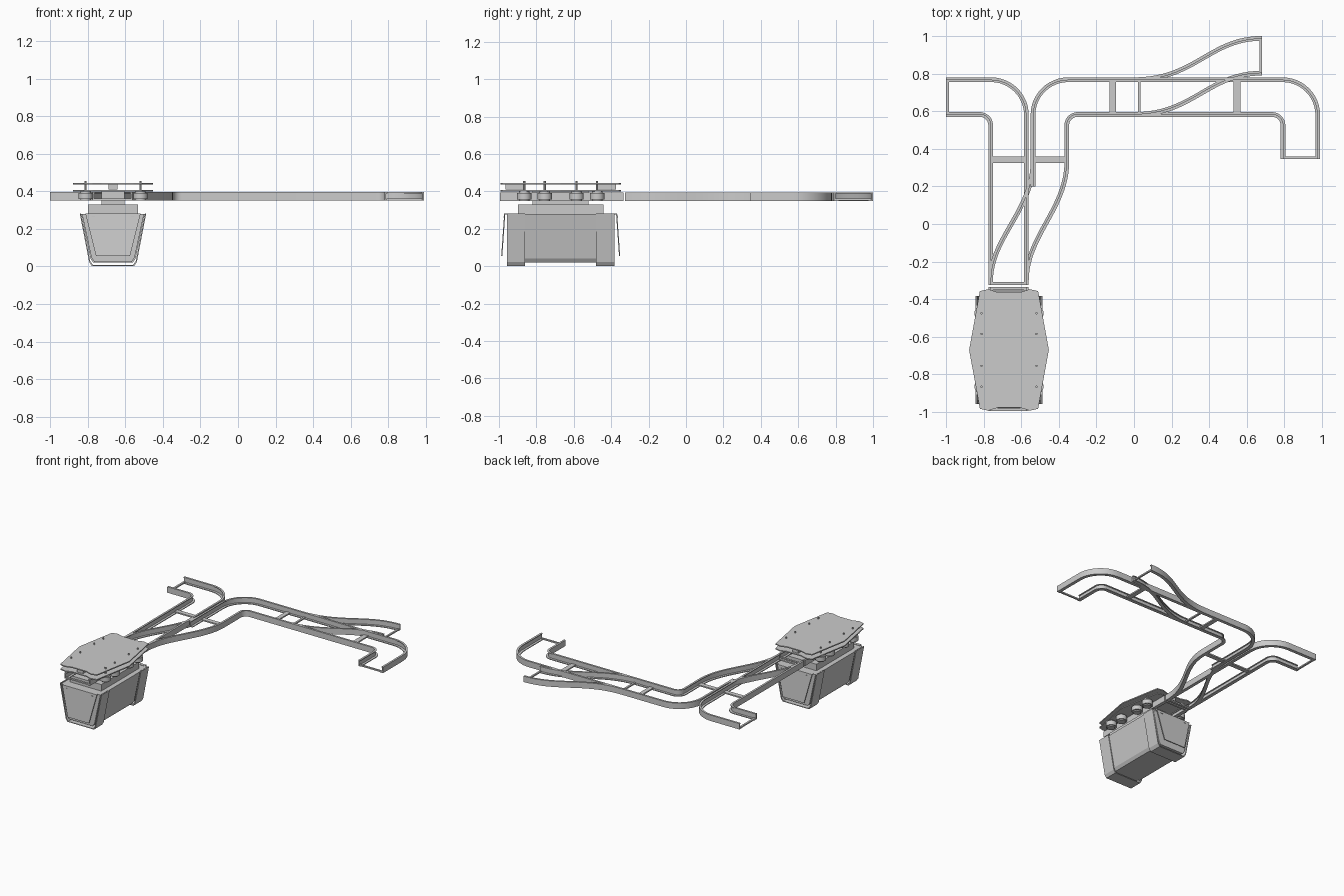
import bpy, bmesh, math
from mathutils import Vector
from mathutils.geometry import interpolate_bezier

if "Cube" in bpy.data.objects:
    bpy.data.objects.remove(bpy.data.objects["Cube"])

GREY = (0.6, 0.6, 0.6, 1)
mat = bpy.data.materials.new("plain grey")
mat.use_nodes = True
mat.diffuse_color = GREY
mat.node_tree.nodes["Principled BSDF"].inputs["Base Color"].default_value = GREY

CX, CY = -0.665, -0.67          # middle of the cabin
Z0, Z1 = 0.35, 0.395            # rail bottom and top
WALL, WIDE = 0.008, 0.025       # rail web thickness and overall width


def finish(name, bm):
    bmesh.ops.recalc_face_normals(bm, faces=bm.faces)
    me = bpy.data.meshes.new(name)
    bm.to_mesh(me)
    bm.free()
    ob = bpy.data.objects.new(name, me)
    bpy.context.collection.objects.link(ob)
    me.materials.append(mat)
    return ob


def loft(name, rings, capped=True, closed=False):
    """Skin a list of equal closed rings."""
    bm = bmesh.new()
    vs = [[bm.verts.new(p) for p in r] for r in rings]
    n = len(rings[0])
    pairs = list(zip(vs, vs[1:])) + ([(vs[-1], vs[0])] if closed else [])
    for a, b in pairs:
        for i in range(n):
            bm.faces.new((a[i], a[(i + 1) % n], b[(i + 1) % n], b[i]))
    if capped and not closed:
        bm.faces.new(vs[0])
        bm.faces.new(vs[-1])
    return finish(name, bm)


def box(name, x0, x1, y0, y1, z0, z1):
    ring = [(x0, y0), (x1, y0), (x1, y1), (x0, y1)]
    return loft(name, [[(x, y, z) for x, y in ring] for z in (z0, z1)])


def smooth(ob):
    bpy.ops.object.select_all(action='DESELECT')
    ob.select_set(True)
    bpy.context.view_layer.objects.active = ob
    bpy.ops.object.shade_smooth_by_angle(angle=math.radians(35))


def fillet(points, radius):
    """Round the single corner of a three-point path, or each inner corner of a longer one."""
    pts = [Vector(p) for p in points]
    out = [pts[0]]
    for a, b, c in zip(pts, pts[1:], pts[2:]):
        u, v = (a - b).normalized(), (c - b).normalized()
        centre = b + (u + v) * radius
        for i in range(13):
            t = math.pi / 2 * i / 12
            out.append(centre - v * radius * math.cos(t) - u * radius * math.sin(t))
    return out + [pts[-1]]


def s_curve(a, ha, hb, b):
    return [p.to_2d() for p in interpolate_bezier(*[Vector((*p, 0)) for p in (a, ha, hb, b)], 24)]


def rail(name, path, side):
    """Sweep a channel section; its open side lies to the left (1) or right (-1) of the path."""
    t = 0.006
    section = [(0, Z0), (WIDE, Z0), (WIDE, Z0 + t), (WALL, Z0 + t),
               (WALL, Z1 - t), (WIDE * 0.6, Z1 - t), (WIDE * 0.6, Z1), (0, Z1)]
    rings = []
    for i, p in enumerate(path):
        d = (path[min(i + 1, len(path) - 1)] - path[max(i - 1, 0)]).normalized()
        n = Vector((-d.y, d.x)) * side
        rings.append([(p.x + n.x * o, p.y + n.y * o, z) for o, z in section])
    smooth(loft(name, rings))


# Side track turning left
rail("side_track_outer_rail", fillet([(-1, 0.78), (-0.56, 0.78), (-0.56, -0.325)], 0.2), -1)
rail("side_track_inner_rail", fillet([(-1, 0.57), (-0.775, 0.57), (-0.775, -0.325)], 0.045), 1)
# Main track with a bend at each end
rail("main_track_outer_rail",
     fillet([(-0.55, 0.2), (-0.55, 0.78), (0.99, 0.78), (0.99, 0.345)], 0.2), -1)
rail("main_track_inner_rail",
     fillet([(-0.345, 0.33), (-0.345, 0.57), (0.78, 0.57), (0.78, 0.345)], 0.045), -1 * -1)
# Switch rails
rail("switch_left_rail", s_curve((-0.55, 0.33), (-0.55, 0.08), (-0.775, -0.07), (-0.775, -0.3)), 1)
rail("switch_right_rail", s_curve((-0.345, 0.33), (-0.345, 0.08), (-0.56, -0.07), (-0.56, -0.3)), -1)
rail("siding_outer_rail", s_curve((0, 0.78), (0.32, 0.78), (0.4, 1), (0.68, 1)), -1)
rail("siding_inner_rail", s_curve((0, 0.57), (0.32, 0.57), (0.4, 0.79), (0.68, 0.79)), 1)
# Track section over the cabin
rail("cabin_left_rail", [Vector((-0.56, -0.995)), Vector((-0.56, -0.335))], 1)
rail("cabin_right_rail", [Vector((-0.775, -0.995)), Vector((-0.775, -0.335))], -1)

# Cross ties: x range, y range
ties = [(-0.765, -0.57, 0.325, 0.36), (-0.54, -0.355, 0.325, 0.36), (-0.13, -0.097, 0.58, 0.77),
        (0.02, 0.035, 0.58, 0.77), (0.53, 0.567, 0.58, 0.77), (-1, -0.985, 0.58, 0.77),
        (0.79, 0.98, 0.345, 0.358), (0.667, 0.68, 0.8, 0.99), (-0.765, -0.57, -0.325, -0.308),
        (-0.765, -0.57, -0.35, -0.335), (-0.765, -0.57, -0.995, -0.98)]
for i, (x0, x1, y0, y1) in enumerate(ties):
    box(f"cross_tie_{i + 1}", x0, x1, y0, y1, Z0 + 0.002, Z0 + 0.012)


def hull_profile(grow, zlow, ztop):
    """Tapered cross-section with chamfered lower corners."""
    half = [(0.165 + grow, ztop), (0.115 + grow, zlow + 0.022), (0.1 + grow, zlow)]
    return half + [(-x, z) for x, z in reversed(half)]


def extrude_y(name, prof, y0, y1):
    return loft(name, [[(CX + x, y, z) for x, z in prof] for y in (y0, y1)])


# Cabin body and roof neck
extrude_y("cabin_body", hull_profile(0, 0.025, 0.28), CY - 0.285, CY + 0.285)
extrude_y("cabin_middle_shell", hull_profile(0.005, 0.02, 0.28), CY - 0.19, CY + 0.19)
box("roof_neck", CX - 0.133, CX + 0.133, CY - 0.228, CY + 0.228, 0.28, 0.33)
box("hanger", CX - 0.06, CX + 0.06, CY - 0.15, CY + 0.15, 0.33, 0.403)

for s, end in ((-1, "front"), (1, "back")):
    # Open strap wrapped around each end of the hull
    outer, inner = hull_profile(0.012, 0.002, 0.283), hull_profile(0.006, 0.007, 0.283)
    strap = outer + inner[::-1]
    bm = bmesh.new()
    layers = []
    for y in (CY + s * 0.19, CY + s * 0.288):
        layers.append([[bm.verts.new((CX + x, y, z)) for x, z in p] for p in (outer, inner)])
    (o0, i0), (o1, i1) = layers
    for i in range(len(outer) - 1):
        for a, b in ((o0, o1), (i0, i1), (o0, i0), (o1, i1)):
            bm.faces.new((a[i], a[i + 1], b[i + 1], b[i]))
    for k in (0, -1):
        bm.faces.new((o0[k], o1[k], i1[k], i0[k]))
    finish(f"{end}_strap", bm)

    # Leaning end panel with two small slots
    panel = [(-0.147, 0.283), (0.147, 0.283), (0.09, 0.055), (-0.09, 0.055)]
    lean = lambda z: CY + s * (0.296 + (0.283 - z) * 0.07)
    loft(f"{end}_panel", [[(CX + x, lean(z) + s * d, z) for x, z in panel] for d in (0, 0.006)])
    box(f"{end}_panel_hinge", CX - 0.145, CX + 0.145, *sorted((CY + s * 0.28, CY + s * 0.302)),
        0.276, 0.283)
    for sx in (-1, 1):
        y = lean(0.265) + s * 0.006
        box(f"{end}_panel_slot", CX + sx * 0.105 - 0.01, CX + sx * 0.105 + 0.01,
            *sorted((y, y + s * 0.003)), 0.262, 0.267)
    # Bumper block between the deck plates
    box(f"{end}_bumper", CX - 0.025, CX + 0.025, *sorted((CY + s * 0.19, CY + s * 0.295)),
        0.41, 0.438)

# Two deck plates with wavy ends
quarter = [(0.212, 0), (0.155, 0.313), (0.11, 0.323), (0.06, 0.307)]
right = [(x, -y) for x, y in reversed(quarter[1:])] + quarter
outline = right + [(-x, -y) for x, y in right]
for name, z, h in (("lower_deck", 0.4, 0.008), ("upper_deck", 0.436, 0.008)):
    loft(name, [[(CX + x, CY + y, k) for x, y in outline] for k in (z, z + h)])


def cylinder(name, x, y, r, z0, z1, sides):
    ring = [(x + r * math.cos(2 * math.pi * i / sides), y + r * math.sin(2 * math.pi * i / sides))
            for i in range(sides)]
    smooth(loft(name, [[(a, b, z) for a, b in ring] for z in (z0, z1)]))


# Guide wheels and their axle pins on both sides of the rails
for sx, side in ((-1, "right"), (1, "left")):
    for i, dy in enumerate((-0.195, -0.085, 0.085, 0.195)):
        x, y = CX + sx * 0.146, CY + dy
        cylinder(f"{side}_wheel_{i + 1}", x, y, 0.038, 0.358, 0.392, 24)
        cylinder(f"{side}_wheel_hub_{i + 1}", x, y, 0.028, 0.35, 0.4, 24)
        cylinder(f"{side}_axle_pin_{i + 1}", x, y, 0.006, 0.392, 0.455, 10)
